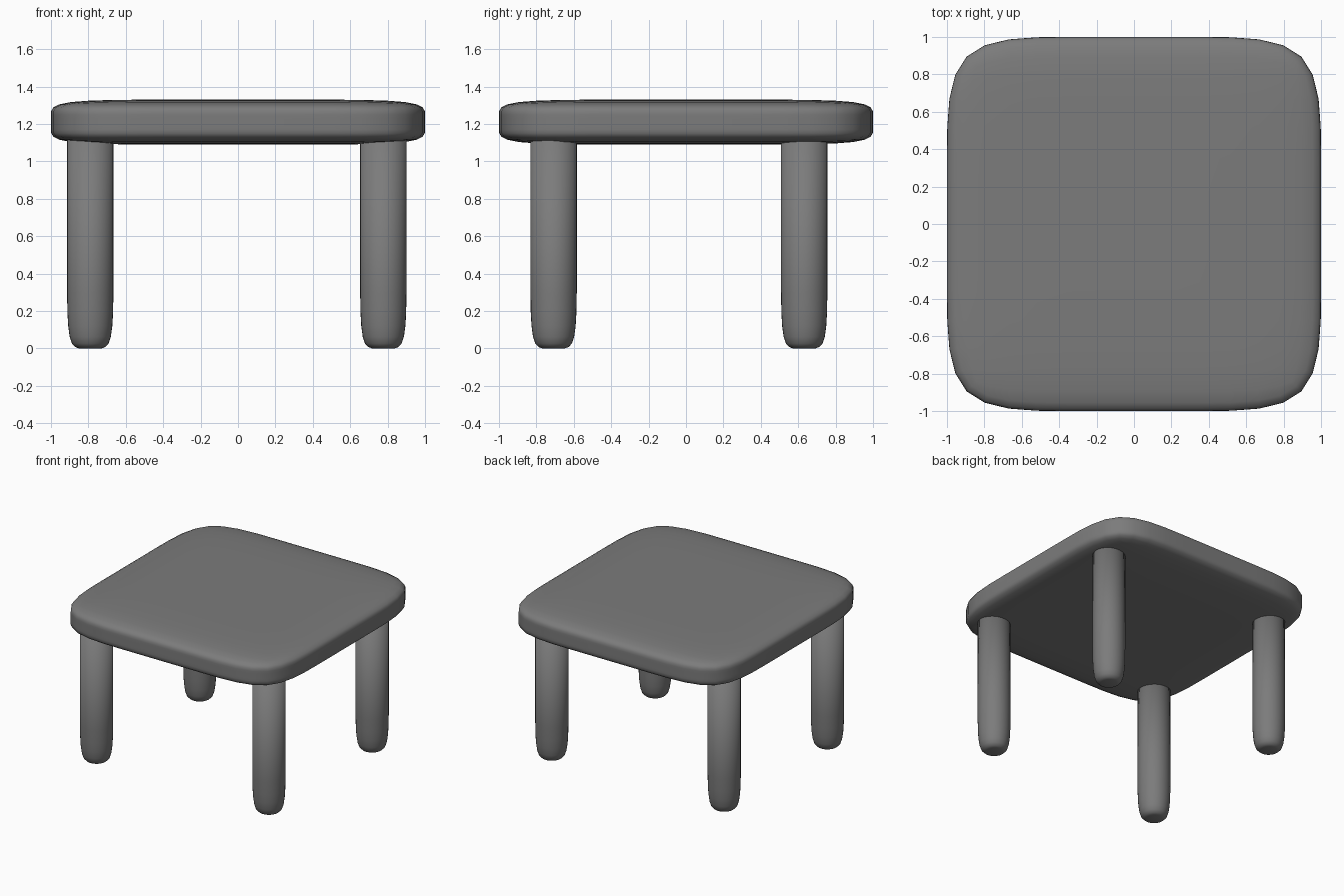
import bpy, bmesh, math

if "Cube" in bpy.data.objects:
    bpy.data.objects.remove(bpy.data.objects["Cube"])

# Dark grey finish shared by all parts
grey = bpy.data.materials.new("dark_grey")
grey.diffuse_color = (0.2, 0.2, 0.2, 1)
grey.use_nodes = True
grey.node_tree.nodes["Principled BSDF"].inputs["Base Color"].default_value = grey.diffuse_color


def make_object(name, bm, location):
    bmesh.ops.recalc_face_normals(bm, faces=bm.faces)
    mesh = bpy.data.meshes.new(name)
    bm.to_mesh(mesh)
    bm.free()
    mesh.shade_smooth()
    mesh.materials.append(grey)
    obj = bpy.data.objects.new(name, mesh)
    obj.location = location
    bpy.context.collection.objects.link(obj)
    return obj


# Tabletop: box cut roughly in thirds, softened by subdivision
bm = bmesh.new()
bmesh.ops.create_cube(bm, size=2)
bmesh.ops.subdivide_edges(bm, edges=bm.edges[:], cuts=2, use_grid_fill=True)
for v in bm.verts:
    for axis in (0, 1):
        if abs(v.co[axis]) < 0.9:
            v.co[axis] = math.copysign(0.37, v.co[axis])
bmesh.ops.scale(bm, vec=(1, 1, 0.12), verts=bm.verts)
top = make_object("tabletop", bm, (0, 0, 1.21))
sub = top.modifiers.new("soften", 'SUBSURF')
sub.levels = sub.render_levels = 2

# Legs: round posts with softly tapered feet (radius, height)
LEG_PROFILE = [(0, 0), (0.06, 0), (0.08, 0.007), (0.098, 0.026), (0.11, 0.062),
               (0.118, 0.12), (0.122, 0.19), (0.124, 0.3), (0.124, 1.2), (0, 1.2)]


def leg(name, x, y):
    bm = bmesh.new()
    verts = [bm.verts.new((r, 0, z)) for r, z in LEG_PROFILE]
    edges = [bm.edges.new(pair) for pair in zip(verts, verts[1:])]
    bmesh.ops.spin(bm, geom=verts + edges, cent=(0, 0, 0), axis=(0, 0, 1),
                   angle=math.tau, steps=32)
    bmesh.ops.remove_doubles(bm, verts=bm.verts, dist=1e-4)
    make_object(name, bm, (x, y, 0))


for depth, y in (("front", -0.708), ("back", 0.632)):
    for side, x in (("left", -0.79), ("right", 0.777)):
        leg(f"{depth}_{side}_leg", x, y)
